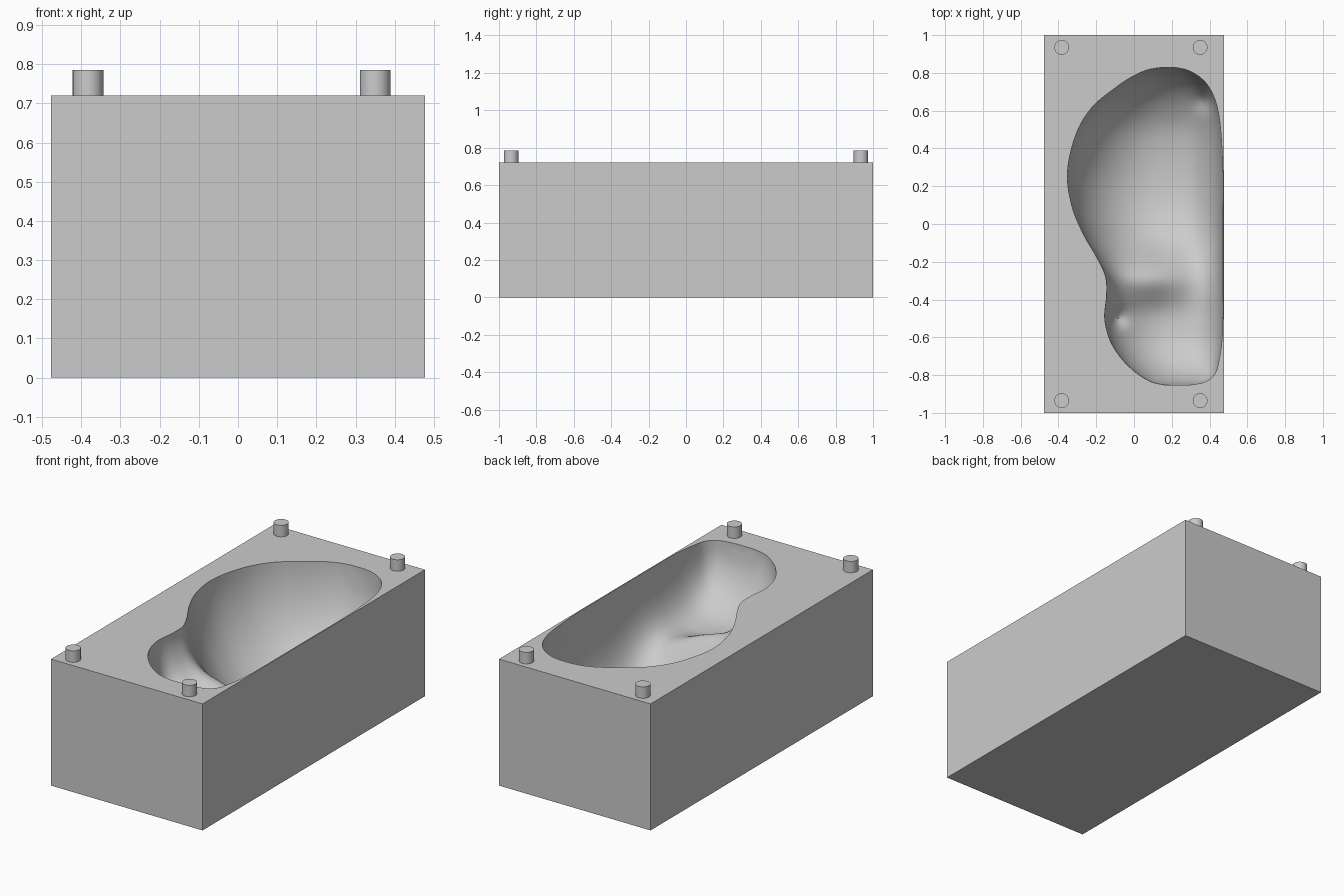
import bpy
import bmesh
import math

if "Cube" in bpy.data.objects:
    bpy.data.objects.remove(bpy.data.objects["Cube"], do_unlink=True)

WIDTH, LENGTH, TOP = 0.954, 2.0, 0.72

# Single plain grey
grey = bpy.data.materials.new("mould grey")
grey.use_nodes = True
grey.diffuse_color = (0.6, 0.6, 0.6, 1)
grey.node_tree.nodes["Principled BSDF"].inputs["Base Color"].default_value = grey.diffuse_color


def make_object(name, bm):
    """Turn a bmesh into a grey object in the scene."""
    bmesh.ops.recalc_face_normals(bm, faces=bm.faces)
    mesh = bpy.data.meshes.new(name)
    bm.to_mesh(mesh)
    bm.free()
    mesh.materials.append(grey)
    obj = bpy.data.objects.new(name, mesh)
    bpy.context.collection.objects.link(obj)
    return obj


def smooth(obj):
    """Smooth shading that keeps sharp edges."""
    bpy.ops.object.select_all(action='DESELECT')
    obj.select_set(True)
    bpy.context.view_layer.objects.active = obj
    bpy.ops.object.shade_smooth_by_angle(angle=math.radians(40))


def resample(stations, steps):
    """Catmull-Rom interpolation through a list of tuples."""
    padded = [stations[0]] + stations + [stations[-1]]
    result = []
    for a, b, c, d in zip(padded, padded[1:], padded[2:], padded[3:]):
        for i in range(steps):
            t = i / steps
            result.append([
                0.5 * (2 * q + (r - p) * t + (2 * p - 5 * q + 4 * r - s) * t ** 2
                       + (3 * q - p - 3 * r + s) * t ** 3)
                for p, q, r, s in zip(a, b, c, d)])
    result.append(list(stations[-1]))
    return result


def bump(x, y, cx, cy, rx, ry):
    """Soft oval falloff for local surface detail."""
    return math.exp(-((x - cx) / rx) ** 2 - ((y - cy) / ry) ** 2)


# Cavity stations: y, left rim x, right rim x, depth
STATIONS = [
    (0.828, 0.14, 0.22, 0.05),
    (0.815, 0.07, 0.28, 0.16),
    (0.78, -0.01, 0.345, 0.27),
    (0.72, -0.10, 0.40, 0.37),
    (0.62, -0.22, 0.44, 0.46),
    (0.48, -0.305, 0.46, 0.53),
    (0.28, -0.352, 0.47, 0.56),
    (0.10, -0.33, 0.47, 0.55),
    (-0.05, -0.27, 0.47, 0.50),
    (-0.18, -0.195, 0.47, 0.43),
    (-0.28, -0.15, 0.47, 0.39),
    (-0.38, -0.145, 0.47, 0.37),
    (-0.50, -0.155, 0.47, 0.36),
    (-0.62, -0.125, 0.465, 0.34),
    (-0.72, -0.06, 0.45, 0.29),
    (-0.79, 0.015, 0.43, 0.22),
    (-0.835, 0.09, 0.38, 0.13),
    (-0.853, 0.17, 0.29, 0.03),
]


def section(y, left, right, depth, count=44):
    """Closed cross-section: rounded left wall, steeper right wall."""
    deepest = left + 0.57 * (right - left)
    points = [(left, y, TOP + 0.1)]
    for i in range(count + 1):
        angle = math.pi * i / count
        on_left = i <= count / 2
        power = 1 if on_left else 0.68
        reach = left - deepest if on_left else right - deepest
        x = deepest + reach * abs(math.cos(angle)) ** power
        drop = depth * max(math.sin(angle), 0) ** power
        # Neck ridge, cheek socket and foot hollow fade out towards the rim
        fade = min(drop / 0.12, 1)
        drop += fade * (0.05 * bump(x, y, 0.39, 0.66, 0.06, 0.06)
                        + 0.06 * bump(x, y, -0.1, -0.5, 0.05, 0.05)
                        - 0.11 * bump(x, y, 0.1, -0.28, 0.2, 0.13))
        points.append((x, y, TOP - drop))
    points.append((right, y, TOP + 0.1))
    return points


# Cavity cutter, lofted along the length
bm = bmesh.new()
rings = [[bm.verts.new(p) for p in section(*s)] for s in resample(STATIONS, 5)]
for ring, following in zip(rings, rings[1:]):
    for i in range(len(ring)):
        j = (i + 1) % len(ring)
        bm.faces.new((ring[i], ring[j], following[j], following[i]))
bm.faces.new(rings[0])
bm.faces.new(rings[-1])
cutter = make_object("cavity_cutter", bm)
cutter.hide_render = True
smooth(cutter)

# Block with the cavity cut from its top
bm = bmesh.new()
bmesh.ops.create_cube(bm, size=1)
bmesh.ops.scale(bm, vec=(WIDTH, LENGTH, TOP), verts=bm.verts)
bmesh.ops.translate(bm, vec=(0, 0, TOP / 2), verts=bm.verts)
block = make_object("mould_block", bm)
cut = block.modifiers.new("cavity", 'BOOLEAN')
cut.operation = 'DIFFERENCE'
cut.solver = 'EXACT'
cut.object = cutter
bpy.context.view_layer.objects.active = block
bpy.ops.object.modifier_apply(modifier=cut.name)
bpy.data.objects.remove(cutter, do_unlink=True)
smooth(block)

# Locating pegs at the corners
PEG_HEIGHT = 0.065
for side, x in (("right", -0.383), ("left", 0.35)):
    for end, y in (("front", -0.935), ("back", 0.935)):
        bm = bmesh.new()
        bmesh.ops.create_cone(bm, cap_ends=True, segments=48,
                              radius1=0.039, radius2=0.039, depth=PEG_HEIGHT)
        bmesh.ops.translate(bm, vec=(x, y, TOP + PEG_HEIGHT / 2), verts=bm.verts)
        smooth(make_object(f"{end}_{side}_peg", bm))
